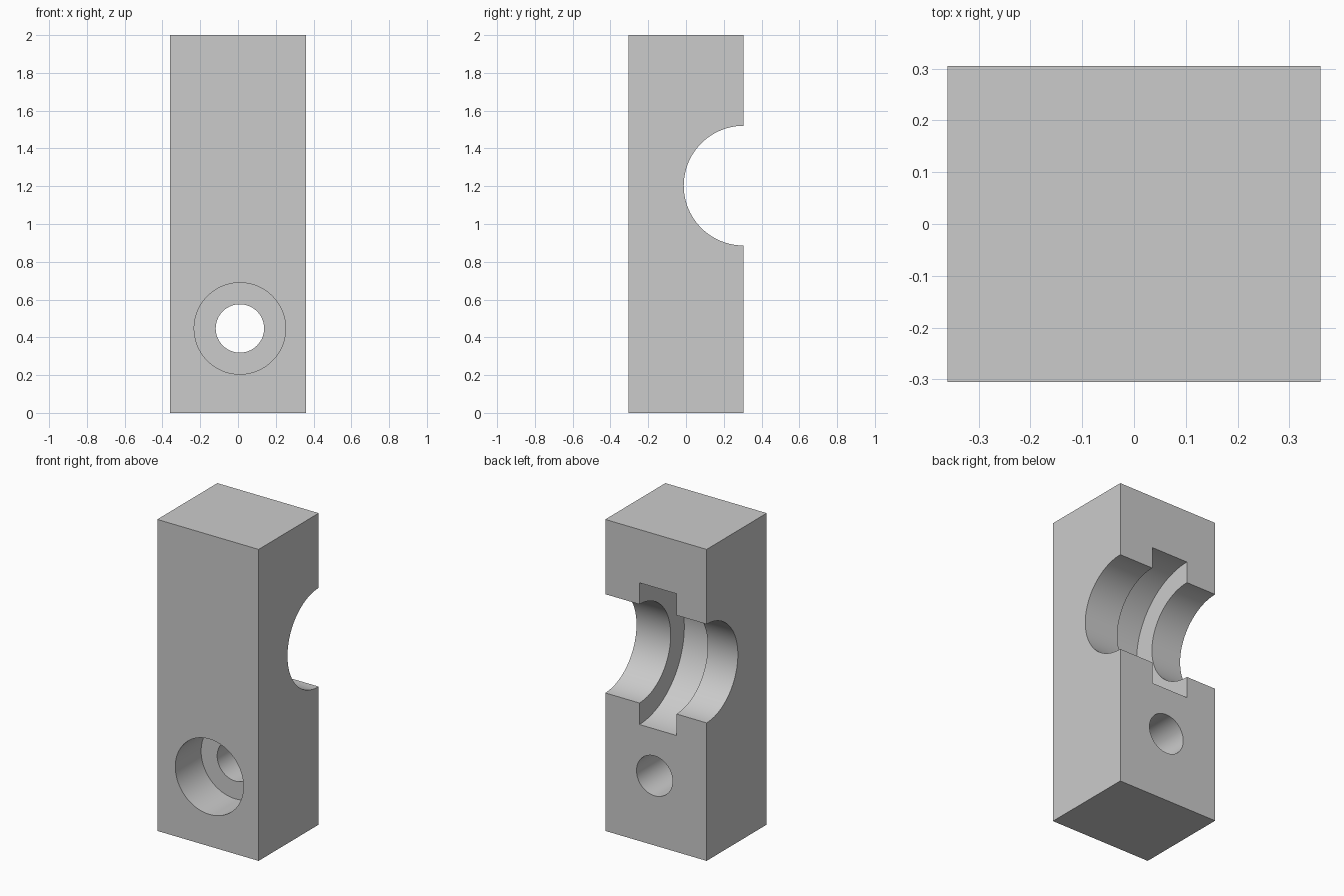
import bpy
from math import radians

old = bpy.data.objects.get("Cube")
if old:
    bpy.data.objects.remove(old, do_unlink=True)

# Single plain material
grey = bpy.data.materials.new("light grey")
grey.use_nodes = True
colour = (0.6, 0.6, 0.6, 1)
grey.diffuse_color = colour
grey.node_tree.nodes["Principled BSDF"].inputs["Base Color"].default_value = colour

HALF_X, HALF_Y = 0.36, 0.305
SADDLE_Z = 1.203
BOLT_X, BOLT_Z = 0.01, 0.447

# Main block
bpy.ops.mesh.primitive_cube_add(size=1, location=(0, 0, 1))
block = bpy.context.object
block.name = "clamp_block"
block.scale = (2 * HALF_X, 2 * HALF_Y, 2)
bpy.ops.object.transform_apply(location=True, rotation=True, scale=True)
block.data.materials.append(grey)


def cut_cylinder(name, radius, axis, start, end, centre):
    """Bore a cylinder along x or y between start and end."""
    middle = (start + end) / 2
    if axis == "x":
        location, rotation = (middle, *centre), (0, radians(90), 0)
    else:
        location, rotation = (centre[0], middle, centre[1]), (radians(90), 0, 0)
    bpy.ops.mesh.primitive_cylinder_add(
        vertices=96, radius=radius, depth=end - start,
        location=location, rotation=rotation)
    cutter = bpy.context.object
    cutter.name = name
    cutter.hide_render = True
    cutter.data.materials.append(grey)

    bpy.context.view_layer.objects.active = block
    cut = block.modifiers.new(name, "BOOLEAN")
    cut.operation = "DIFFERENCE"
    cut.solver = "EXACT"
    cut.object = cutter
    bpy.ops.object.modifier_apply(modifier=cut.name)
    bpy.data.objects.remove(cutter, do_unlink=True)


# Half-round saddle across the back, with a wider groove inside it
saddle = (HALF_Y, SADDLE_Z)
cut_cylinder("saddle_cutter", 0.317, "x", -0.5, 0.5, saddle)
cut_cylinder("groove_cutter", 0.455, "x", -0.146, 0.117, saddle)

# Bolt hole through the block, counterbored from the front
bolt = (BOLT_X, BOLT_Z)
cut_cylinder("bolt_hole_cutter", 0.128, "y", -0.5, 0.5, bolt)
cut_cylinder("counterbore_cutter", 0.242, "y", -0.5, -0.043, bolt)

# Smooth bores, crisp edges
bpy.ops.object.select_all(action="DESELECT")
block.select_set(True)
bpy.context.view_layer.objects.active = block
bpy.ops.object.shade_smooth_by_angle(angle=radians(30))
